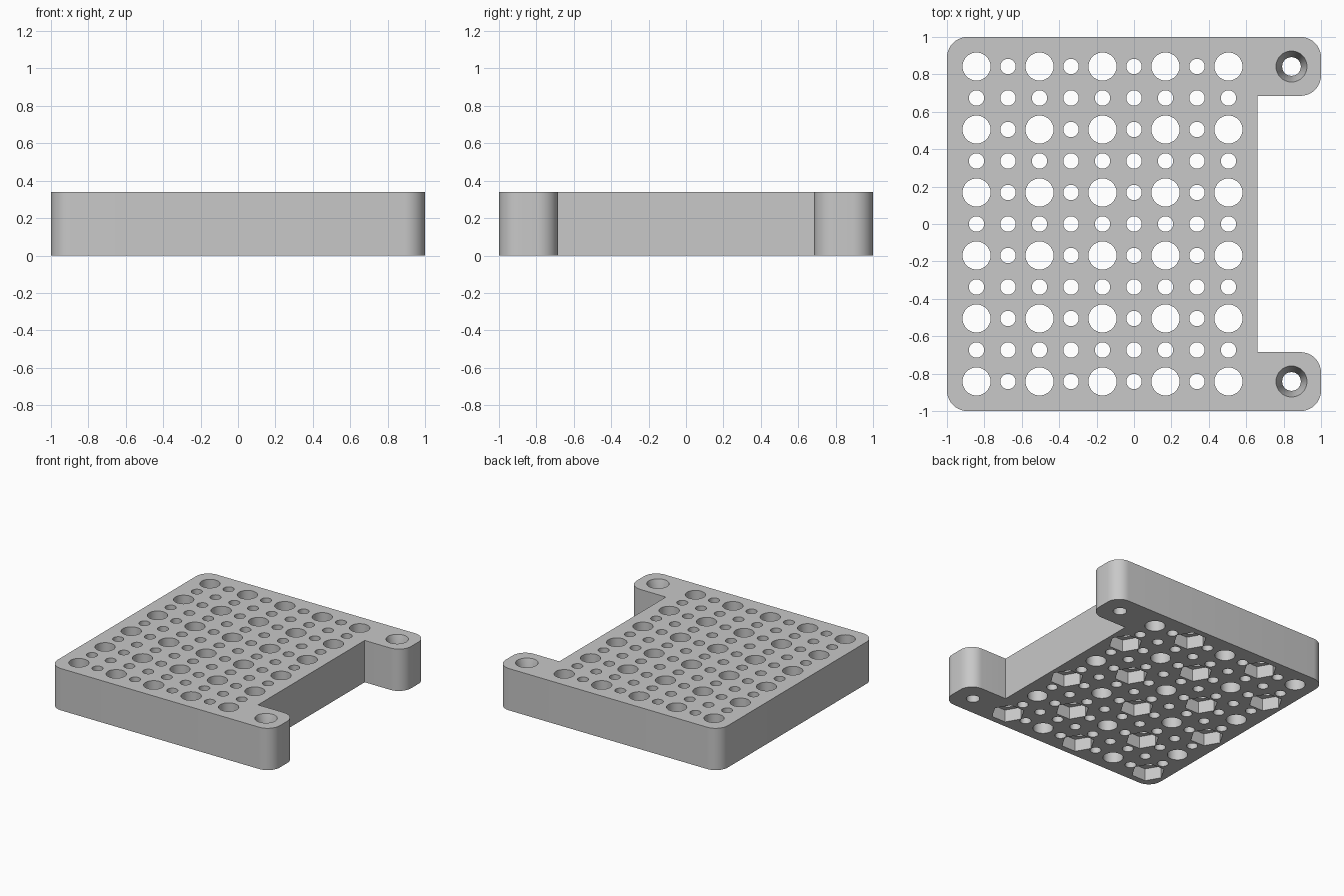
import bpy
import bmesh
from math import cos, sin, pi, radians
from mathutils import Matrix

if "Cube" in bpy.data.objects:
    bpy.data.objects.remove(bpy.data.objects["Cube"], do_unlink=True)

HEIGHT = 0.34
PITCH = 0.3368
FIRST = -0.842
CORNER = 0.11
NOTCH_X = 0.66
TAB_Y = 0.685

grey = bpy.data.materials.new("plate_grey")
grey.use_nodes = True
colour = (0.58, 0.58, 0.58, 1)
grey.diffuse_color = colour
grey.node_tree.nodes["Principled BSDF"].inputs["Base Color"].default_value = colour


def make_object(name, bm):
    bmesh.ops.recalc_face_normals(bm, faces=bm.faces)
    mesh = bpy.data.meshes.new(name)
    bm.to_mesh(mesh)
    bm.free()
    obj = bpy.data.objects.new(name, mesh)
    bpy.context.collection.objects.link(obj)
    mesh.materials.append(grey)
    return obj


def add_prism(bm, x, y, z0, z1, r0, r1, sides, turn=0):
    place = Matrix.Translation((x, y, (z0 + z1) / 2)) @ Matrix.Rotation(turn, 4, "Z")
    bmesh.ops.create_cone(bm, cap_ends=True, segments=sides, radius1=r0,
                          radius2=r1, depth=z1 - z0, matrix=place)


def arc(cx, cy, start):
    steps = 10
    angles = [radians(start) + pi / 2 * i / steps for i in range(steps + 1)]
    return [(cx + CORNER * cos(a), cy + CORNER * sin(a)) for a in angles]


# Plate outline with two rounded tabs and a notch between them
edge = 1 - CORNER
outline = arc(-edge, -edge, 180) + arc(edge, -edge, 270)
outline += arc(edge, -TAB_Y - CORNER, 0) + [(NOTCH_X, -TAB_Y), (NOTCH_X, TAB_Y)]
outline += arc(edge, TAB_Y + CORNER, 270) + arc(edge, edge, 0) + arc(-edge, edge, 90)

bm = bmesh.new()
face = bm.faces.new([bm.verts.new((x, y, 0)) for x, y in outline])
side = bmesh.ops.extrude_face_region(bm, geom=[face])
top = [v for v in side["geom"] if isinstance(v, bmesh.types.BMVert)]
bmesh.ops.translate(bm, verts=top, vec=(0, 0, HEIGHT))
plate = make_object("perforated_plate", bm)

# Through holes: large ones on the main grid, small ones between them
holes = bmesh.new()
for i in range(9):
    for j in range(11):
        radius = 0.075 if i % 2 == 0 and j % 2 == 0 else 0.041
        add_prism(holes, FIRST + i * PITCH / 2, FIRST + j * PITCH / 2,
                  -0.1, HEIGHT + 0.1, radius, radius, 32)
for y in (FIRST, -FIRST):
    add_prism(holes, -FIRST, y, -0.1, HEIGHT + 0.1, 0.05, 0.05, 32)

# Hexagonal nut pockets underneath, in a checker pattern, and tab countersinks
pockets = bmesh.new()
for i in range(5):
    for j in range(6):
        if (i + j) % 2 == 0:
            add_prism(pockets, FIRST + i * PITCH, FIRST + j * PITCH,
                      -0.1, 0.1, 0.125, 0.125, 6, pi / 2)
# create_cone puts its first vertex on the y axis or x axis; force it onto x
for v in pockets.verts:
    v.co.z = round(v.co.z, 4)
sample = pockets.verts[:][0].co
if abs(abs(sample.x - FIRST) - 0.125) > 0.001 and abs(abs(sample.y - FIRST) - 0.125) < 0.001:
    for v in pockets.verts:
        i = round((v.co.x - FIRST) / PITCH)
        j = round((v.co.y - FIRST) / PITCH)
        cx, cy = FIRST + i * PITCH, FIRST + j * PITCH
        v.co.x, v.co.y = cx + v.co.y - cy, cy - v.co.x + cx
for y in (FIRST, -FIRST):
    add_prism(pockets, -FIRST, y, HEIGHT - 0.12, HEIGHT + 0.012, 0.05, 0.0863, 32)

bpy.ops.object.select_all(action="DESELECT")
bpy.context.view_layer.objects.active = plate
plate.select_set(True)
for name, shape in (("hole_cutter", holes), ("pocket_cutter", pockets)):
    cutter = make_object(name, shape)
    cutter.hide_render = True
    cut = plate.modifiers.new(name, "BOOLEAN")
    cut.operation = "DIFFERENCE"
    cut.solver = "EXACT"
    cut.object = cutter
    bpy.ops.object.modifier_apply(modifier=cut.name)
    bpy.data.objects.remove(cutter, do_unlink=True)

bpy.ops.object.shade_smooth_by_angle(angle=radians(30))
